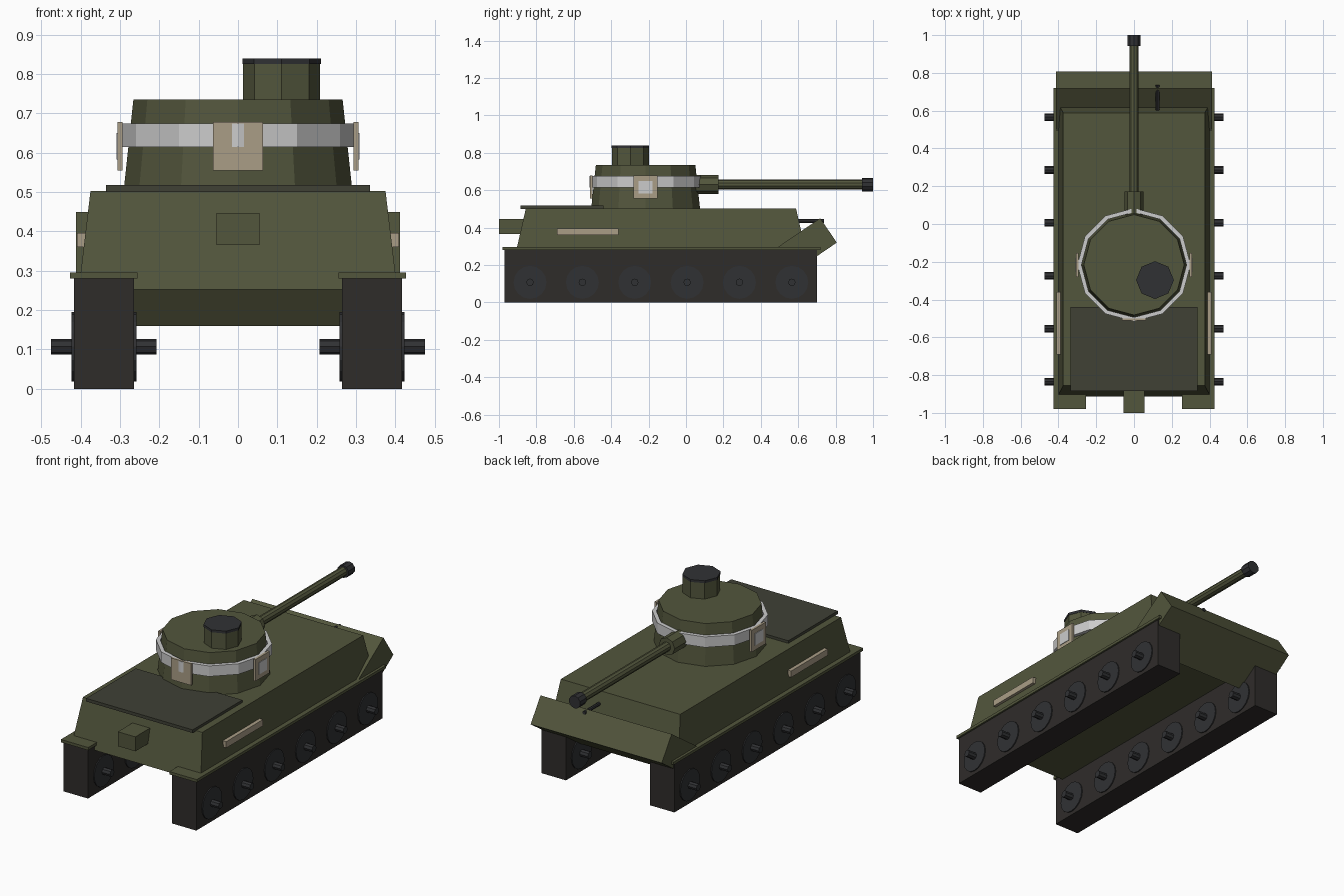
import bpy
from math import pi, radians, atan2
from mathutils import Vector

if "Cube" in bpy.data.objects:
    bpy.data.objects.remove(bpy.data.objects["Cube"])


def material(name, r, g, b):
    m = bpy.data.materials.new(name)
    m.diffuse_color = (r, g, b, 1)
    m.use_nodes = True
    m.node_tree.nodes["Principled BSDF"].inputs["Base Color"].default_value = m.diffuse_color
    return m


GREEN = material("green", 0.085, 0.092, 0.045)
DECK = material("dark_green", 0.05, 0.052, 0.036)
TRACK = material("track", 0.028, 0.025, 0.023)
DARK = material("dark_metal", 0.03, 0.031, 0.034)
TAN = material("tan", 0.40, 0.34, 0.24)
WHITE = material("white", 0.65, 0.65, 0.65)


def finish(name, mat):
    o = bpy.context.object
    o.name = name
    o.data.materials.append(mat)
    return o


def box(name, x, y, z, mat):
    """Box from (min, max) ranges on each axis."""
    bpy.ops.mesh.primitive_cube_add(size=1)
    o = finish(name, mat)
    for v in o.data.vertices:
        v.co = [r[0] if c < 0 else r[1] for c, r in zip(v.co, (x, y, z))]
    return o


def cone(name, a, b, r1, r2, n, mat, turn=0.0):
    """Flat-sided cylinder or cone between points a and b."""
    a, b = Vector(a), Vector(b)
    d = b - a
    bpy.ops.mesh.primitive_cone_add(vertices=n, radius1=r1, radius2=r2, depth=d.length,
                                    location=(a + b) / 2)
    o = finish(name, mat)
    o.rotation_euler = d.to_track_quat('Z', 'Y').to_euler()
    if turn:
        o.rotation_euler.z += turn
    return o


# Hull with tapered walls
hull = box("hull", (-0.405, 0.405), (-0.913, 0.645), (0.253, 0.503), GREEN)
for v in hull.data.vertices:
    if v.co.z > 0.4:
        v.co.x = 0.375 if v.co.x > 0 else -0.375
        v.co.y = 0.588 if v.co.y > 0 else -0.856

# Tilted thick plate at the gun end
plate = box("nose_plate", (-0.412, 0.412), (-0.1415, 0.1415), (-0.079, 0.079), GREEN)
plate.location = (0, 0.645, 0.305)
plate.rotation_euler.x = atan2(0.155, 0.227)

# Deck cover and stowage box
box("deck_cover", (-0.335, 0.335), (-0.885, -0.44), (0.50, 0.518), DECK)
box("stowage_box", (-0.055, 0.055), (-1.0, -0.85), (0.365, 0.447), GREEN)

# Running gear, both sides
for s, side in ((1, "right"), (-1, "left")):
    def span(a, b):
        return sorted((s * a, s * b))
    box("track_" + side, span(0.264, 0.417), (-0.97, 0.70), (0, 0.28), TRACK)
    box("fender_" + side, span(0.255, 0.427), (-0.98, 0.72), (0.28, 0.296), GREEN)
    box("side_strip_" + side, span(0.375, 0.409), (-0.69, -0.36), (0.36, 0.396), TAN)
    for i in range(6):
        y = -0.834 + 0.28 * i
        cone(f"wheel_{side}_{i}", (s * 0.258, y, 0.107), (s * 0.423, y, 0.107),
             0.088, 0.088, 16, DARK)
        cone(f"axle_{side}_{i}", (s * 0.207, y, 0.107), (s * 0.475, y, 0.107),
             0.02, 0.02, 8, DARK)
    # Turret side plate with pale patch
    box("turret_plate_" + side, span(0.293, 0.306), (-0.28, -0.153), (0.555, 0.678), TAN)
    box("turret_patch_" + side, span(0.295, 0.309), (-0.253, -0.18), (0.583, 0.65), WHITE)

# Turret
TY = -0.216
cone("turret", (0, TY, 0.50), (0, TY, 0.735), 0.291, 0.266, 12, GREEN)
box("turret_plate_front", (-0.063, 0.063), (-0.512, -0.50), (0.555, 0.678), TAN)

# White band around the turret: open tube with thickness
bpy.ops.mesh.primitive_cylinder_add(vertices=12, radius=0.30, depth=0.06,
                                    end_fill_type='NOTHING', location=(0, TY, 0.645))
band = finish("turret_band", WHITE)
sol = band.modifiers.new("thickness", 'SOLIDIFY')
sol.thickness = 0.022
sol.offset = -1

# Cupola and lid
cone("cupola", (0.111, -0.297, 0.73), (0.111, -0.297, 0.828), 0.098, 0.098, 8, GREEN)
cone("cupola_lid", (0.111, -0.297, 0.826), (0.111, -0.297, 0.84), 0.1, 0.1, 8, DARK)

# Main gun
GZ = 0.63
cone("mantlet", (0, 0.0, GZ), (0, 0.173, GZ), 0.05, 0.05, 8, GREEN)
cone("barrel", (0, 0.1, GZ), (0, 0.96, GZ), 0.026, 0.026, 10, GREEN)
cone("muzzle", (0, 0.942, GZ), (0, 1.0, GZ), 0.036, 0.036, 10, DARK)

# Small hull gun
cone("hull_gun", (0.125, 0.58, 0.435), (0.125, 0.737, 0.435), 0.01, 0.01, 8, DARK)
